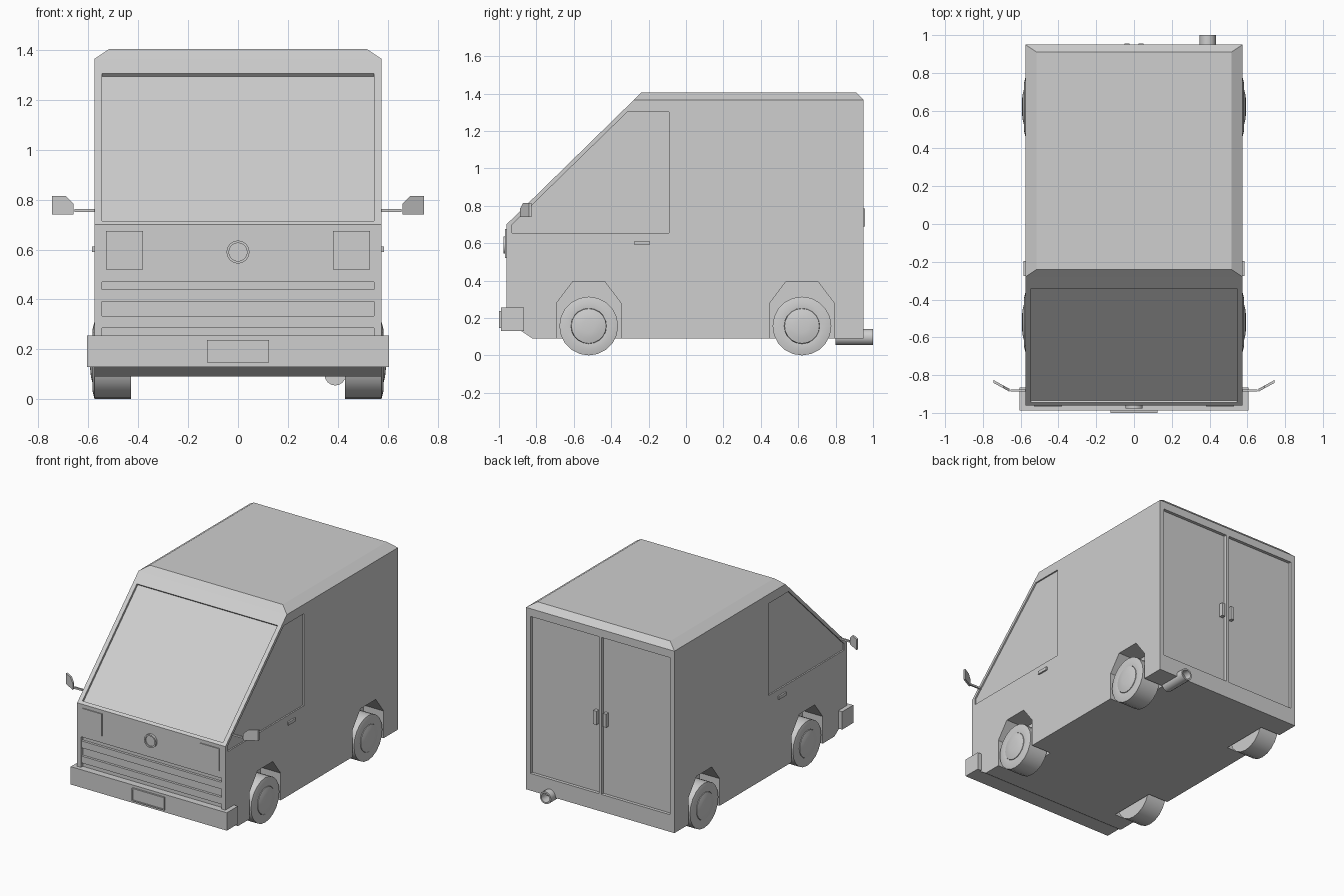
import bpy, bmesh, math
from mathutils import Matrix, Vector

cube = bpy.data.objects.get("Cube")
if cube:
    bpy.data.objects.remove(cube, do_unlink=True)

grey = bpy.data.materials.new("plain grey")
grey.use_nodes = True
grey.diffuse_color = (0.62, 0.62, 0.62, 1)
grey.node_tree.nodes["Principled BSDF"].inputs["Base Color"].default_value = (0.62, 0.62, 0.62, 1)


def finish(name, bm):
    bmesh.ops.recalc_face_normals(bm, faces=bm.faces)
    mesh = bpy.data.meshes.new(name)
    bm.to_mesh(mesh)
    bm.free()
    mesh.materials.append(grey)
    obj = bpy.data.objects.new(name, mesh)
    bpy.context.collection.objects.link(obj)
    return obj


def smooth(obj):
    bpy.ops.object.select_all(action="DESELECT")
    obj.select_set(True)
    bpy.context.view_layer.objects.active = obj
    bpy.ops.object.shade_smooth_by_angle(angle=math.radians(35))


def prism(name, points, start, end, axis="x"):
    """Extrude a profile along x (points are y, z) or along y (points are x, z)."""
    bm = bmesh.new()
    place = (lambda p, d: (d, *p)) if axis == "x" else (lambda p, d: (p[0], d, p[1]))
    a, b = [[bm.verts.new(place(p, d)) for p in points] for d in (start, end)]
    bm.faces.new(a)
    bm.faces.new(b)
    for i in range(len(a)):
        j = (i + 1) % len(a)
        bm.faces.new((a[i], a[j], b[j], b[i]))
    return finish(name, bm)


def box(name, x, y, z):
    return prism(name, [(y[0], z[0]), (y[1], z[0]), (y[1], z[1]), (y[0], z[1])], *x)


def lathe(name, profile, centre, axis, sides):
    """Spin (radius, distance) points about an axis through the centre."""
    bm = bmesh.new()
    verts = [bm.verts.new((r, 0, d)) for r, d in profile]
    edges = [bm.edges.new(pair) for pair in zip(verts, verts[1:])]
    bmesh.ops.spin(bm, geom=verts + edges, axis=(0, 0, 1), cent=(0, 0, 0),
                   angle=math.tau, steps=sides)
    bmesh.ops.remove_doubles(bm, verts=bm.verts, dist=0.0001)
    turn = Vector((0, 0, 1)).rotation_difference(Vector(axis)).to_matrix().to_4x4()
    bm.transform(Matrix.Translation(centre) @ turn)
    obj = finish(name, bm)
    smooth(obj)
    return obj


def cut(target, cutters):
    for cutter in cutters:
        mod = target.modifiers.new("cut", "BOOLEAN")
        mod.operation, mod.solver, mod.object = "DIFFERENCE", "EXACT", cutter
    bpy.context.view_layer.update()
    done = bpy.data.meshes.new_from_object(
        target.evaluated_get(bpy.context.evaluated_depsgraph_get()))
    target.modifiers.clear()
    target.data = done
    done.materials.clear()
    done.materials.append(grey)
    for cutter in cutters:
        bpy.data.objects.remove(cutter, do_unlink=True)


# Body shell: side profile with a chamfered roof on top
W = 0.575
profile = [(0.95, 0.09), (-0.82, 0.09), (-0.88, 0.13), (-0.96, 0.13),
           (-0.96, 0.70), (-0.28, 1.365), (0.95, 1.365)]
bm = bmesh.new()
right, left = [[bm.verts.new((x, y, z)) for y, z in profile] for x in (-W, W)]
bm.faces.new(right)
bm.faces.new(left)
for i in range(5):
    bm.faces.new((right[i], right[i + 1], left[i + 1], left[i]))
bm.faces.new((right[6], right[0], left[0], left[6]))
roof = [bm.verts.new((x, y, 1.405)) for x, y in
        ((-0.515, -0.24), (0.515, -0.24), (0.515, 0.91), (-0.515, 0.91))]
rim = [right[5], left[5], left[6], right[6]]
bm.faces.new(roof)
for i in range(4):
    j = (i + 1) % 4
    bm.faces.new((rim[i], rim[j], roof[j], roof[i]))
body = finish("body", bm)

# Recesses: windscreen, grille, rear doors, side windows, wheel arches
slope = Vector((0.68, 0.665)).normalized()
normal = Vector((-slope.y, slope.x))
base = Vector((-0.96, 0.70))
low, high = [base + slope * ((z - 0.70) / slope.y) for z in (0.715, 1.305)]
cutters = [
    prism("windscreen_cut", [low - normal * 0.015, high - normal * 0.015,
                             high + normal * 0.05, low + normal * 0.05], -0.545, 0.545),
    box("grille_cut", (-0.545, 0.545), (-1.0, -0.94), (0.25, 0.47)),
]
axles = (-0.52, 0.62)
for s in (-1, 1):
    cutters.append(box("door_cut", sorted((s * 0.01, s * 0.54)), (0.928, 1.0), (0.21, 1.31)))
    cutters.append(prism("window_cut", [(-0.93, 0.655), (-0.09, 0.655), (-0.09, 1.30),
                                        (-0.315, 1.30), (-0.93, 0.70)], s * 0.565, s * 0.65))
    for y in axles:
        half = [(0.172, 0.0), (0.172, 0.28), (0.085, 0.395)]
        arch = [(y + a, z) for a, z in half] + [(y - a, z) for a, z in reversed(half)]
        cutters.append(prism("arch_cut", arch, s * 0.42, s * 0.65))
cut(body, cutters)

# Wheels with domed hub caps, door handles, mirrors, lamps
tyre = [(0, 0.43), (0.157, 0.43), (0.157, 0.575), (0.125, 0.583), (0.095, 0.58)]
hub = [(0.095, 0.57), (0.093, 0.583), (0.065, 0.59), (0.035, 0.593), (0, 0.593)]
for side, s in (("right", -1), ("left", 1)):
    for end, y in zip(("front", "rear"), axles):
        lathe(f"{end}_{side}_wheel", tyre + hub[:1], (0, y, 0.157), (s, 0, 0), 20)
        lathe(f"{end}_{side}_hub", hub, (0, y, 0.157), (s, 0, 0), 20)
    box(f"{side}_door_handle", sorted((s * 0.57, s * 0.586)), (-0.275, -0.195), (0.59, 0.612))
    box(f"{side}_rear_handle", sorted((s * 0.025, s * 0.05)), (0.92, 0.956), (0.69, 0.785))
    box(f"{side}_headlight", sorted((s * 0.38, s * 0.53)), (-0.967, -0.95), (0.52, 0.675))
    box(f"{side}_mirror_arm", sorted((s * 0.56, s * 0.655)), (-0.887, -0.875), (0.75, 0.762))
    head = prism(f"{side}_mirror", [(s * x, z) for x, z in (
        (0.66, 0.74), (0.745, 0.74), (0.745, 0.815), (0.69, 0.815), (0.66, 0.785))],
        -0.89, -0.875, "y")
    for v in head.data.vertices:
        v.co.y += (abs(v.co.x) - 0.655) * 0.55

# Grille bars
for z in (0.286, 0.392):
    box("grille_bar", (-0.545, 0.545), (-0.957, -0.935), (z, z + 0.048))

# Round badge: blank disc inside a raised ring
lathe("badge", [(0, 0), (0.046, 0), (0.046, 0.026), (0.036, 0.026), (0.036, 0.018), (0, 0.018)],
      (0, -0.95, 0.59), (0, -1, 0), 24)

# Bumper and number plate with a thin frame
box("bumper", (-0.605, 0.605), (-0.988, -0.865), (0.13, 0.255))
plate = box("number_plate", (-0.125, 0.125), (-1.0, -0.98), (0.147, 0.237))
cut(plate, [box("plate_cut", (-0.117, 0.117), (-1.05, -0.995), (0.155, 0.229))])

# Exhaust pipe with a hollow end
lathe("exhaust", [(0, 0.8), (0.043, 0.8), (0.043, 1.0), (0.032, 1.0), (0.032, 0.93), (0, 0.93)],
      (0.39, 0, 0.098), (0, 1, 0), 16)
